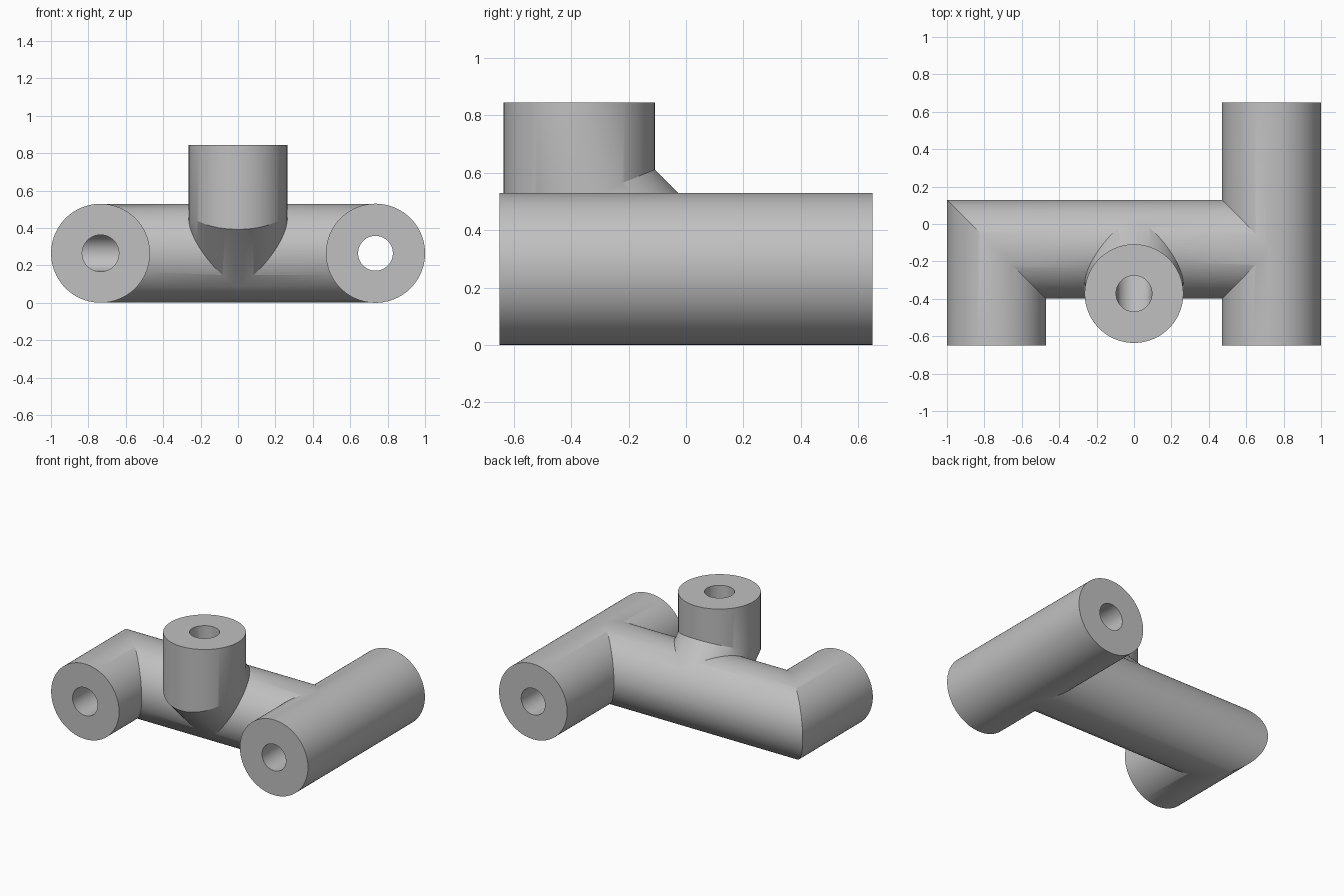
import bpy, bmesh, math
from mathutils import Vector

if "Cube" in bpy.data.objects:
    bpy.data.objects.remove(bpy.data.objects["Cube"], do_unlink=True)

R, BORE = 0.265, 0.098     # outer and bore radius
X, Y, Z = 0.735, -0.135, 0.265   # side pipe offset, cross pipe axis
FRONT, BACK, TOP = -0.65, 0.65, 0.845
BRANCH_Y = -0.372
BEND_Z = Z + Y - BRANCH_Y  # 45 degree bend of the upright branch
SEGMENTS = 96

grey = bpy.data.materials.new("plain grey")
grey.use_nodes = True
colour = (0.53, 0.53, 0.53, 1)
grey.diffuse_color = colour
grey.node_tree.nodes["Principled BSDF"].inputs["Base Color"].default_value = colour


def pipe(name, path, radius):
    """Solid round bar along a planar path, with mitred bends."""
    pts = [Vector(p) for p in path]
    dirs = [(b - a).normalized() for a, b in zip(pts, pts[1:])]
    side = dirs[0].cross(dirs[-1])
    side = side.normalized() if side.length > 0.01 else Vector((0, 0, 1))
    bm = bmesh.new()
    rings = []
    for i, p in enumerate(pts):
        before, after = dirs[max(i - 1, 0)], dirs[min(i, len(dirs) - 1)]
        tangent = (before + after).normalized()
        across = tangent.cross(side) / tangent.dot(before)
        ring = []
        for k in range(SEGMENTS):
            a = 2 * math.pi * k / SEGMENTS
            ring.append(bm.verts.new(p + radius * (math.cos(a) * side + math.sin(a) * across)))
        rings.append(ring)
    for r, s in zip(rings, rings[1:]):
        for k in range(SEGMENTS):
            n = (k + 1) % SEGMENTS
            bm.faces.new((r[k], r[n], s[n], s[k]))
    bm.faces.new(rings[0])
    bm.faces.new(rings[-1])
    bmesh.ops.recalc_face_normals(bm, faces=bm.faces)
    mesh = bpy.data.meshes.new(name)
    bm.to_mesh(mesh)
    bm.free()
    mesh.materials.append(grey)
    obj = bpy.data.objects.new(name, mesh)
    bpy.context.collection.objects.link(obj)
    return obj


def combine(target, tool, operation):
    """Apply a boolean and discard the tool."""
    mod = target.modifiers.new(operation, "BOOLEAN")
    mod.operation, mod.object, mod.solver = operation, tool, "EXACT"
    bpy.context.view_layer.update()
    graph = bpy.context.evaluated_depsgraph_get()
    mesh = bpy.data.meshes.new_from_object(target.evaluated_get(graph))
    target.modifiers.clear()
    target.data = mesh
    bpy.data.objects.remove(tool, do_unlink=True)


def elbow_path(start, end):
    return [(-X, start, Z), (-X, Y, Z), (end, Y, Z)]


def branch_path(top):
    return [(0, BRANCH_Y, top), (0, BRANCH_Y, BEND_Z), (0, Y, Z)]


# Outer bodies: straight side pipe, elbow with cross pipe, upright branch
fitting = pipe("pipe_fitting", [(X, FRONT, Z), (X, BACK, Z)], R)
combine(fitting, pipe("elbow", elbow_path(FRONT, X - 0.005), R - 0.0006), "UNION")
combine(fitting, pipe("branch", branch_path(TOP), R - 0.0012), "UNION")

# Bores running through every arm
combine(fitting, pipe("side_bore", [(X, FRONT - 0.1, Z), (X, BACK + 0.1, Z)], 0.093), "DIFFERENCE")
combine(fitting, pipe("elbow_bore", elbow_path(FRONT - 0.1, X - 0.03), BORE), "DIFFERENCE")
combine(fitting, pipe("branch_bore", branch_path(TOP + 0.1), BORE - 0.002), "DIFFERENCE")

bpy.ops.object.select_all(action="DESELECT")
fitting.select_set(True)
bpy.context.view_layer.objects.active = fitting
bpy.ops.object.shade_smooth_by_angle(angle=math.radians(25))
